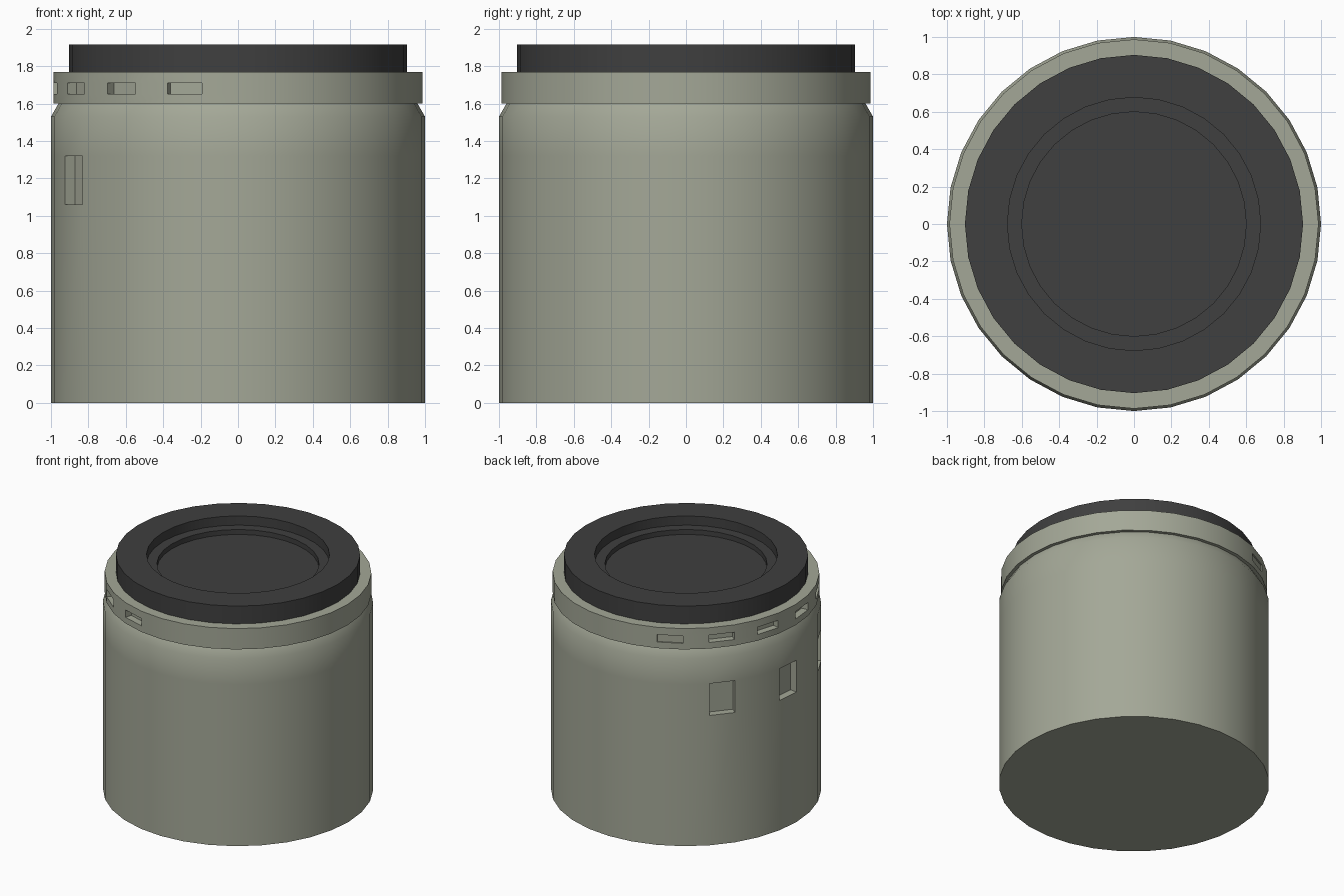
import bpy, bmesh, math

SIDES = 32

cube = bpy.data.objects.get("Cube")
if cube:
    bpy.data.objects.remove(cube, do_unlink=True)


def make_material(name, color):
    mat = bpy.data.materials.new(name)
    mat.use_nodes = True
    mat.diffuse_color = color
    bsdf = mat.node_tree.nodes["Principled BSDF"]
    bsdf.inputs["Base Color"].default_value = color
    bsdf.inputs["Roughness"].default_value = 0.6
    return mat


def lathe(name, profile, mat, recess_row=None, recesses=None):
    """Spin a (radius, height) profile, cap it, and push chosen side panels inward."""
    bm = bmesh.new()
    rings = []
    for r, z in profile:
        rings.append([bm.verts.new((r * math.cos(2 * math.pi * i / SIDES),
                                    r * math.sin(2 * math.pi * i / SIDES), z))
                      for i in range(SIDES)])
    panels = {}
    for row, (low, high) in enumerate(zip(rings, rings[1:])):
        for i in range(SIDES):
            j = (i + 1) % SIDES
            panels[row, i] = bm.faces.new((low[i], low[j], high[j], high[i]))
    bm.faces.new(list(reversed(rings[0])))
    bm.faces.new(rings[-1])
    bm.normal_update()

    for i, depth in (recesses or {}).items():
        face = panels[recess_row, i]
        inward = -face.normal.copy() * depth
        out = bmesh.ops.extrude_face_region(bm, geom=[face])
        moved = [g for g in out["geom"] if isinstance(g, bmesh.types.BMVert)]
        bmesh.ops.translate(bm, verts=moved, vec=inward)
        if face.is_valid:
            bm.faces.remove(face)
    bmesh.ops.recalc_face_normals(bm, faces=bm.faces)

    mesh = bpy.data.meshes.new(name)
    bm.to_mesh(mesh)
    bm.free()
    mesh.materials.append(mat)
    obj = bpy.data.objects.new(name, mesh)
    bpy.context.collection.objects.link(obj)
    bpy.ops.object.select_all(action='DESELECT')
    obj.select_set(True)
    bpy.context.view_layer.objects.active = obj
    bpy.ops.object.shade_smooth_by_angle(angle=math.radians(30))
    return obj


green = make_material("grey_green", (0.37, 0.39, 0.31, 1))
dark = make_material("charcoal", (0.05, 0.05, 0.05, 1))

# Drum body with sloped shoulder and three window recesses
lathe("drum_body",
      [(1, 0), (1, 1.06), (1, 1.32), (1, 1.53), (0.96, 1.6)],
      green, 1, {i: 0.06 for i in (12, 15, 18)})

# Collar band with a row of slots on alternate panels, the last one shallow
slots = {i: 0.055 for i in range(12, 23, 2)}
slots[10] = 0.01
lathe("collar_band",
      [(0.88, 1.6), (0.987, 1.6), (0.987, 1.65), (0.987, 1.71), (0.987, 1.77), (0.88, 1.77)],
      green, 2, slots)

# Lid with a two-step dished top
lathe("lid",
      [(0.904, 1.76), (0.904, 1.915), (0.677, 1.915), (0.677, 1.84), (0.6, 1.84), (0.6, 1.8)],
      dark)
